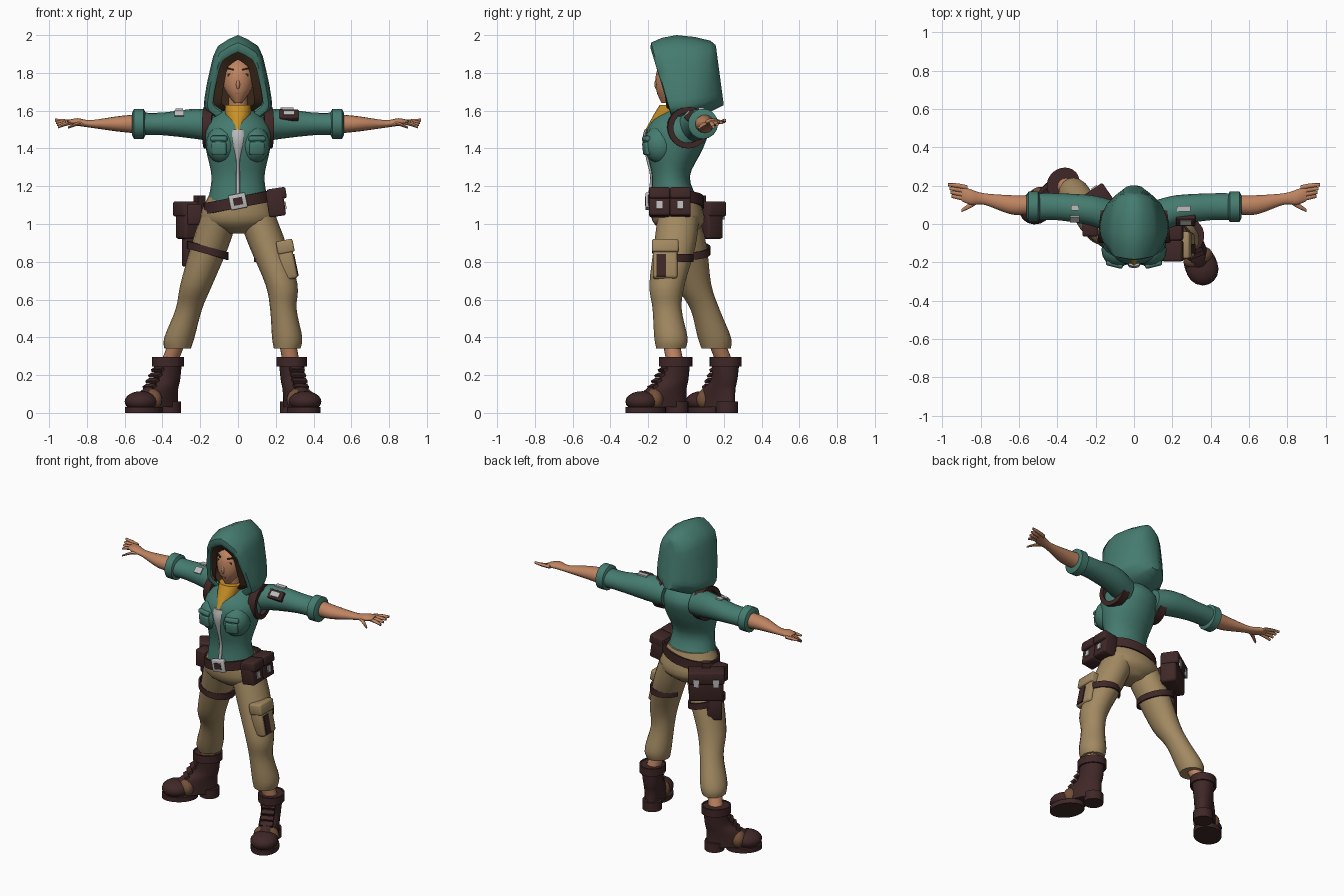
import bpy, bmesh
from math import sin, cos, pi, radians
from mathutils import Matrix

if "Cube" in bpy.data.objects:
    bpy.data.objects.remove(bpy.data.objects["Cube"])

SIDES = (("left", 1), ("right", -1))

def material(name, *rgb):
    new = bpy.data.materials.new(name)
    new.use_nodes = True
    new.diffuse_color = (*rgb, 1)
    shader = new.node_tree.nodes["Principled BSDF"]
    shader.inputs["Base Color"].default_value = (*rgb, 1)
    return new

teal = material("teal cloth", .06, .2, .16)
tan = material("tan cloth", .36, .25, .12)
leather = material("dark leather", .05, .02, .02)
skin = material("skin", .52, .23, .12)
mustard = material("mustard cloth", .58, .28, .02)
silver = material("silver", .5, .5, .5)
dark_hair = material("dark hair", .04, .02, .01)
worn = material("worn leather", .17, .08, .04)
lips = material("lips", .3, .1, .07)

def finish(name, mat, bm):
    bmesh.ops.recalc_face_normals(bm, faces=bm.faces)
    mesh = bpy.data.meshes.new(name)
    bm.to_mesh(mesh)
    bm.free()
    mesh.materials.append(mat)
    part = bpy.data.objects.new(name, mesh)
    bpy.context.collection.objects.link(part)
    return part

def bridge(name, mat, loops, open_start=False):
    bm = bmesh.new()
    rows = [[bm.verts.new(point) for point in loop] for loop in loops]
    for low, high in zip(rows, rows[1:]):
        for i in range(len(low)):
            bm.faces.new((low[i - 1], low[i], high[i], high[i - 1]))
    if not open_start:
        bm.faces.new(rows[0])
    bm.faces.new(rows[-1])
    return finish(name, mat, bm)

# Spline through the key rings, so that few rings give a soft shape
def soften(rings, steps=4):
    ends = [rings[0], *rings, rings[-1]]
    result = []
    for keys in zip(ends, ends[1:], ends[2:], ends[3:]):
        for step in range(steps):
            t = step / steps
            result.append([q + t / 2 * (r - p + t * (2 * p - 5 * q + 4 * r - s + t * (3 * (q - r) + s - p)))
                           for p, q, r, s in zip(*keys)])
    return result + [rings[-1]]

# Rings are (x, y, z, radius, radius), lying flat or facing along x
def loft(name, mat, rings, along_x=False, soft=True, sides=16):
    turns = [2 * pi * i / sides for i in range(sides)]
    loops = []
    for x, y, z, a, b in soften(rings) if soft else rings:
        if along_x:
            loops.append([(x, y + a * cos(t), z + b * sin(t)) for t in turns])
        else:
            loops.append([(x + a * cos(t), y + b * sin(t), z) for t in turns])
    return bridge(name, mat, loops)

# Pointed cowl made of ribs (y top, y bottom, half width, z top, z bottom)
def cowl(name, mat, ribs):
    half = soften([(.5, 0), (.95, .12), (1, .25), (.83, .6), (.6, .87), (0, 1)], steps=2)
    outline = half + [(-u, v) for u, v in reversed(half[:-1])]
    loops = [[(u * wide, y0 + (y1 - y0) * v, z0 + (z1 - z0) * v) for u, v in outline]
             for y1, y0, wide, z1, z0 in ribs]
    return bridge(name, mat, loops, open_start=True)

# Flat strap around a limb, optionally an open arc, sloping along x
def band(name, mat, loc, rx, ry, width=.04, thick=.01, slope=0, turn=2 * pi, rot=(0, 0, 0)):
    steps = 24
    loops = []
    for i in range(steps + 1):
        t = turn * i / steps
        inner = (rx * cos(t), ry * sin(t))
        outer = ((rx + thick) * cos(t), (ry + thick) * sin(t))
        low, high = slope * inner[0] - width / 2, slope * inner[0] + width / 2
        loops.append([(*inner, low), (*outer, low), (*outer, high), (*inner, high)])
    part = bridge(name, mat, loops)
    part.location, part.rotation_euler = loc, rot
    return part

def box(name, mat, loc, size, rot=(0, 0, 0), bevel=0):
    bm = bmesh.new()
    bmesh.ops.create_cube(bm, size=1, matrix=Matrix.Diagonal((*size, 1)))
    if bevel:
        bmesh.ops.bevel(bm, geom=bm.edges[:], offset=bevel, segments=2, affect="EDGES", profile=.5)
    part = finish(name, mat, bm)
    part.location, part.rotation_euler = loc, rot
    return part

def ball(name, mat, loc, radii):
    bm = bmesh.new()
    bmesh.ops.create_uvsphere(bm, u_segments=16, v_segments=10, radius=1)
    part = finish(name, mat, bm)
    part.location, part.scale = loc, radii
    return part

# Moves parts built around the origin into place, turned about z
def place(parts, loc, turn):
    frame = Matrix.Translation(loc) @ Matrix.Rotation(turn, 4, "Z")
    for part in parts:
        part.matrix_world = frame @ part.matrix_basis

# Head, hair, hood and scarf
loft("head", skin, [(0, -.1, 1.64, .02, .03), (0, -.08, 1.72, .075, .08),
                    (0, -.06, 1.82, .085, .09), (0, -.03, 1.89, .04, .04)])
loft("neck", skin, [(0, -.05, 1.5, .05, .05), (0, -.06, 1.7, .05, .05)])
ball("nose", skin, (0, -.15, 1.74), (.012, .018, .03))
box("mouth", lips, (0, -.15, 1.69), (.03, .009, .006))
for side, s in SIDES:
    box(side + "_eye", dark_hair, (s * .04, -.142, 1.79), (.028, .009, .016), (0, 0, s * .5))
    box(side + "_brow", dark_hair, (s * .04, -.142, 1.82), (.035, .009, .008), (0, -s * .2, s * .5))
cowl("hair", dark_hair, [(-.14, -.1, .085, 1.87, 1.6), (-.165, -.065, .13, 1.91, 1.59), (0, 0, .12, 1.92, 1.62)])
cowl("hood", teal, soften([(-.175, -.075, .13, 1.91, 1.58), (-.185, -.07, .16, 1.96, 1.55), (-.05, 0, .178, 2, 1.55),
                           (.13, .1, .14, 1.97, 1.58), (.16, .2, .04, 1.93, 1.63)], steps=2))
loft("scarf", mustard, [(0, -.08, 1.63, .07, .06), (0, -.09, 1.58, .07, .08), (0, -.19, 1.49, .01, .03)], soft=False)

# Jacket
loft("jacket", teal, [(0, -.06, 1.12, .16, .13), (0, -.08, 1.25, .14, .1), (0, -.06, 1.4, .17, .15),
                      (0, -.04, 1.52, .17, .16), (0, -.03, 1.62, .06, .06)], sides=24)
loft("zip_and_shirt", silver, [(0, -.21, 1.5, .03, .01), (0, -.22, 1.44, .03, .01), (0, -.2, 1.34, .01, .01),
                               (0, -.18, 1.25, .01, .01), (0, -.19, 1.16, .01, .01)], sides=8)
for side, s in SIDES:
    ball(side + "_chest", teal, (s * .085, -.135, 1.42), (.085, .09, .1))
    box(side + "_chest_pocket", teal, (s * .1, -.208, 1.4), (.08, .03, .07), (.1, 0, s * .25), .01)
    box(side + "_pocket_flap", teal, (s * .1, -.205, 1.45), (.09, .04, .03), (-.3, 0, s * .25), .01)

# Arms and hands
for side, s in SIDES:
    def limb(name, mat, rings, **options):
        loft(side + name, mat, [(s * x, *rest) for x, *rest in rings], along_x=True, **options)

    limb("_sleeve", teal, [(.1, .03, 1.51, .09, .08), (.22, .07, 1.53, .08, .08),
                           (.4, .09, 1.53, .07, .06), (.52, .09, 1.53, .07, .06)])
    limb("_sleeve_cuff", teal, [(x, .09, 1.53, r, r) for x, r in ((.49, .06), (.5, .08), (.55, .08), (.56, .06))],
         soft=False)
    limb("_forearm", skin, [(.54, .1, 1.53, .05, .05), (.64, .1, 1.53, .05, .04), (.78, .13, 1.53, .03, .02),
                            (.85, .14, 1.54, .04, .02), (.9, .16, 1.54, .04, .01)])
    for i in range(4):
        y, drop = .19 - .02 * i, .012 * i
        limb(f"_finger_{i + 1}", skin, [(.87, y, 1.54, .012, .01), (.92, y + .01, 1.545 - drop / 2, .012, .01),
                                        (.97 - drop / 2, y + .015, 1.55 - drop, .008, .008)], sides=8)
    limb("_thumb", skin, [(.81, .12, 1.53, .01, .01), (.85, .1, 1.53, .015, .01), (.9, .07, 1.51, .008, .006)], sides=8)
    band(side + "_shoulder_strap", leather, (s * .155, .01, 1.51), .08, .08, width=.05, thick=.03, rot=(0, pi / 2, s * .1))

# Worn patches on the upper sleeves, the left one with a backing
box("left_top_patch", silver, (.26, .08, 1.611), (.07, .03, .009))
box("left_patch_backing", leather, (.27, .02, 1.575), (.1, .06, .03), (.8, 0, 0), .004)
box("left_front_patch", silver, (.27, .007, 1.587), (.06, .03, .009), (.8, 0, 0))
box("right_top_patch", silver, (-.31, .085, 1.606), (.04, .03, .009))
box("right_front_patch", silver, (-.31, .026, 1.586), (.05, .04, .009), (.8, 0, 0))

# Trousers: each leg follows its own (x, y) joints at shared heights
loft("hips", tan, [(0, -.06, 1.16, .15, .12), (0, -.04, 1.02, .2, .14), (0, -.03, .95, .06, .07)], sides=24)
HEIGHTS = (1.04, .88, .68, .55, .4, .34)
GIRTHS = (.1, .1, .085, .07, .08, .07)
JOINTS = {"left": ((.1, -.04), (.16, -.06), (.23, -.1), (.24, -.1), (.26, -.08), (.26, -.08)),
          "right": ((-.1, -.04), (-.15, 0), (-.22, .04), (-.26, .1), (-.31, .15), (-.32, .16))}
for side, joints in JOINTS.items():
    loft(side + "_trouser_leg", tan, [(*joint, z, girth, girth * 1.1)
                                      for joint, z, girth in zip(joints, HEIGHTS, GIRTHS)])

# Ankles and boots, modelled toe forward and then turned
for side, x, y, turn in (("left", .285, -.055, .38), ("right", -.37, .21, -.85)):
    boot = [loft(side + "_boot", leather, [(0, -.08, .03, .06, .14), (0, -.08, .08, .06, .14), (0, -.05, .13, .06, .11),
                                           (0, -.01, .18, .06, .08), (0, 0, .29, .07, .08)], sides=24),
            ball(side + "_toe_cap", leather, (0, -.19, .06), (.085, .09, .055)),
            ball(side + "_vamp", worn, (0, -.13, .07), (.08, .055, .065)),
            loft(side + "_sole", leather, [(0, -.17, z, .085, .11) for z in (0, .03)], soft=False, sides=24),
            loft(side + "_heel", leather, [(0, .01, z, .06, .06) for z in (0, .06)], soft=False),
            band(side + "_boot_collar", leather, (0, 0, .27), .07, .08, width=.05)]
    for i in range(4):
        boot.append(box(f"{side}_lace_{i + 1}", leather, (0, -.13 + .02 * i, .14 + .03 * i), (.08, .03, .015), (.5, 0, 0)))
    place(boot, (x, y, 0), turn)
    cuff_x, cuff_y = JOINTS[side][-1]
    loft(side + "_ankle", skin, [(x, y, .25, .045, .045), (cuff_x, cuff_y, .38, .045, .045)])

# Belt and buckle
band("belt", leather, (0, -.055, 1.115), .175, .14, width=.06, slope=.2)
box("buckle_frame", silver, (0, -.2, 1.12), (.09, .03, .08), (0, -.2, 0), .006)
box("buckle_centre", leather, (0, -.213, 1.12), (.05, .009, .04), (0, -.2, 0))

# Left hip pouches
lean = (0, -.15, 0)
for name, y in (("front", -.14), ("rear", -.03)):
    box(name + "_pouch", leather, (.2, y, 1.11), (.09, .11, .14), lean, .01)
    box(name + "_pouch_flap", leather, (.205, y, 1.16), (.1, .11, .06), lean, .01)
    box(name + "_pouch_clasp", silver, (.25, y, 1.1), (.009, .03, .04), lean)

# Rear right bag with flap, clasps and thigh holster
bag = [box("bag", leather, (0, 0, 0), (.21, .1, .2), bevel=.015),
       box("bag_flap", leather, (0, .01, .06), (.22, .11, .08), bevel=.01),
       box("bag_hanger", leather, (0, -.03, .1), (.05, .04, .06)),
       box("thigh_holster", leather, (-.05, -.02, -.17), (.09, .05, .15), bevel=.01)]
for side, s in SIDES:
    bag.append(box(side + "_bag_clasp", silver, (s * .06, .067, .03), (.035, .009, .05)))
place(bag, (-.22, .1, 1.02), .6)
box("right_hip_pouch", leather, (-.23, -.02, 1.05), (.08, .09, .11), bevel=.01)

# Thigh straps and cargo pocket
band("right_thigh_strap", leather, (-.16, .01, .86), .1, .11, slope=-.3)
band("left_thigh_strap", leather, (.185, -.075, .82), .095, .105, turn=pi * .9)
lean = (0, -.2, 0)
box("cargo_pocket", tan, (.26, -.11, .8), (.08, .13, .19), lean, .015)
box("cargo_pocket_flap", tan, (.25, -.11, .88), (.09, .14, .07), lean, .01)
box("cargo_pocket_strap", leather, (.295, -.13, .78), (.03, .05, .12), lean)

# Smooth shading with crisp edges
bpy.ops.object.select_all(action="DESELECT")
for part in bpy.context.collection.objects:
    if part.type == "MESH":
        part.select_set(True)
        bpy.context.view_layer.objects.active = part
bpy.ops.object.shade_smooth_by_angle(angle=radians(50))
